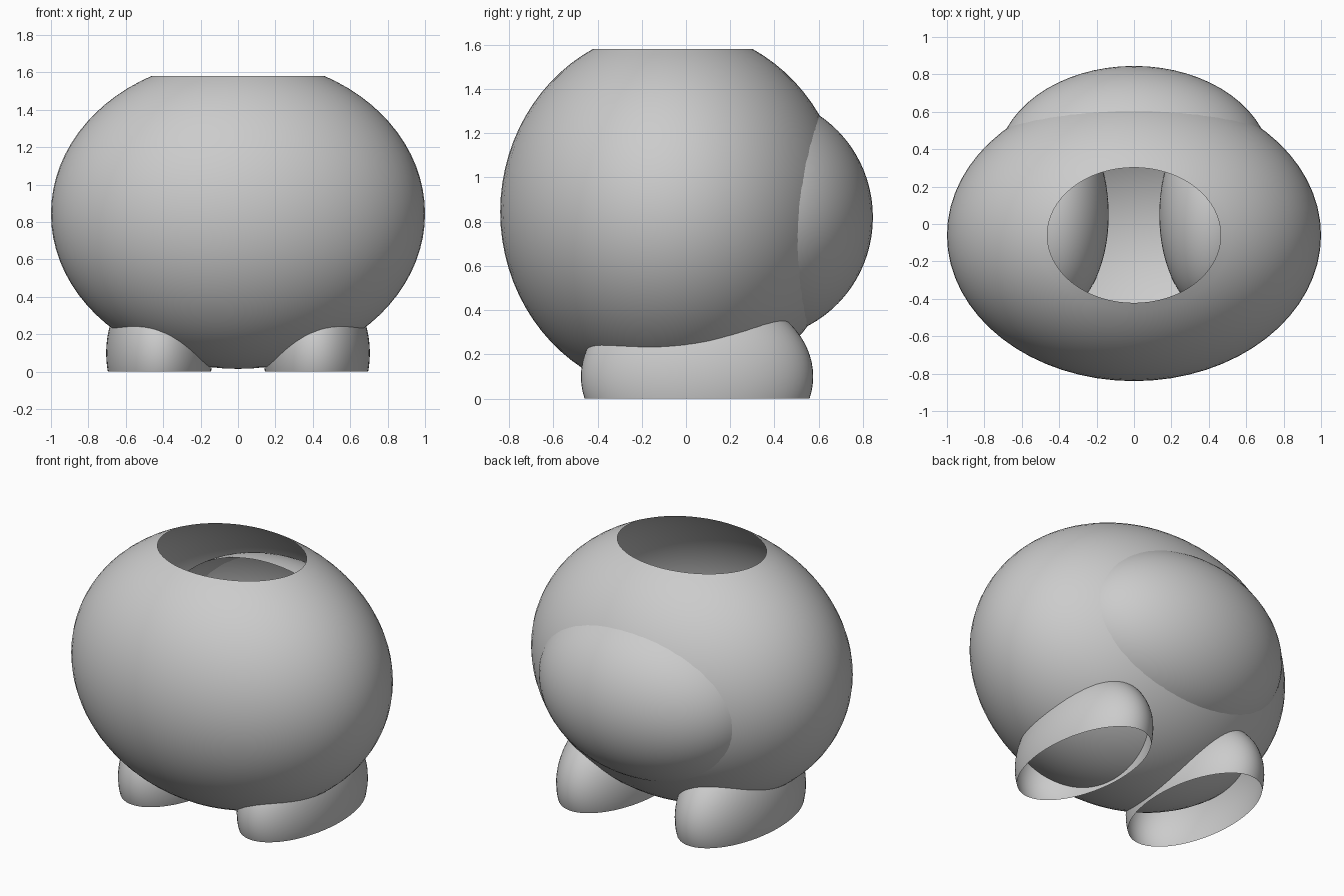
import bpy
import bmesh
from mathutils import Matrix, Vector

cube = bpy.data.objects.get("Cube")
if cube:
    bpy.data.objects.remove(cube, do_unlink=True)

grey = bpy.data.materials.new("plain grey")
grey.use_nodes = True
grey.diffuse_color = (0.6, 0.6, 0.6, 1)
grey.node_tree.nodes["Principled BSDF"].inputs["Base Color"].default_value = (0.6, 0.6, 0.6, 1)


def open_ellipsoid(name, centre, radii, cut_point, cut_away):
    """Thin ellipsoid shell, left open on the side that cut_away points to."""
    bm = bmesh.new()
    bmesh.ops.create_uvsphere(bm, u_segments=64, v_segments=40, radius=1)
    bm.transform(Matrix.Translation(centre) @ Matrix.Diagonal((*radii, 1)))
    bmesh.ops.bisect_plane(
        bm, geom=bm.verts[:] + bm.edges[:] + bm.faces[:],
        plane_co=Vector(cut_point), plane_no=Vector(cut_away), clear_outer=True)
    for face in bm.faces:
        face.smooth = True
    mesh = bpy.data.meshes.new(name)
    bm.to_mesh(mesh)
    bm.free()
    mesh.materials.append(grey)
    obj = bpy.data.objects.new(name, mesh)
    bpy.context.collection.objects.link(obj)
    return obj


# Round hollow body with an opening at the top
open_ellipsoid("body", (0, -0.06, 0.845), (1, 0.78, 0.83), (0, 0, 1.58), (0, 0, 1))

# Rounded back bulge, a half shell set into the body
open_ellipsoid("back_bulge", (0, 0.31, 0.82), (0.735, 0.535, 0.55), (0, 0.31, 0), (0, -1, 0))

# Feet, open underneath
for side, x in (("left", 0.42), ("right", -0.42)):
    open_ellipsoid(side + "_foot", (x, 0.05, 0.1), (0.285, 0.525, 0.4), (0, 0, 0), (0, 0, -1))
